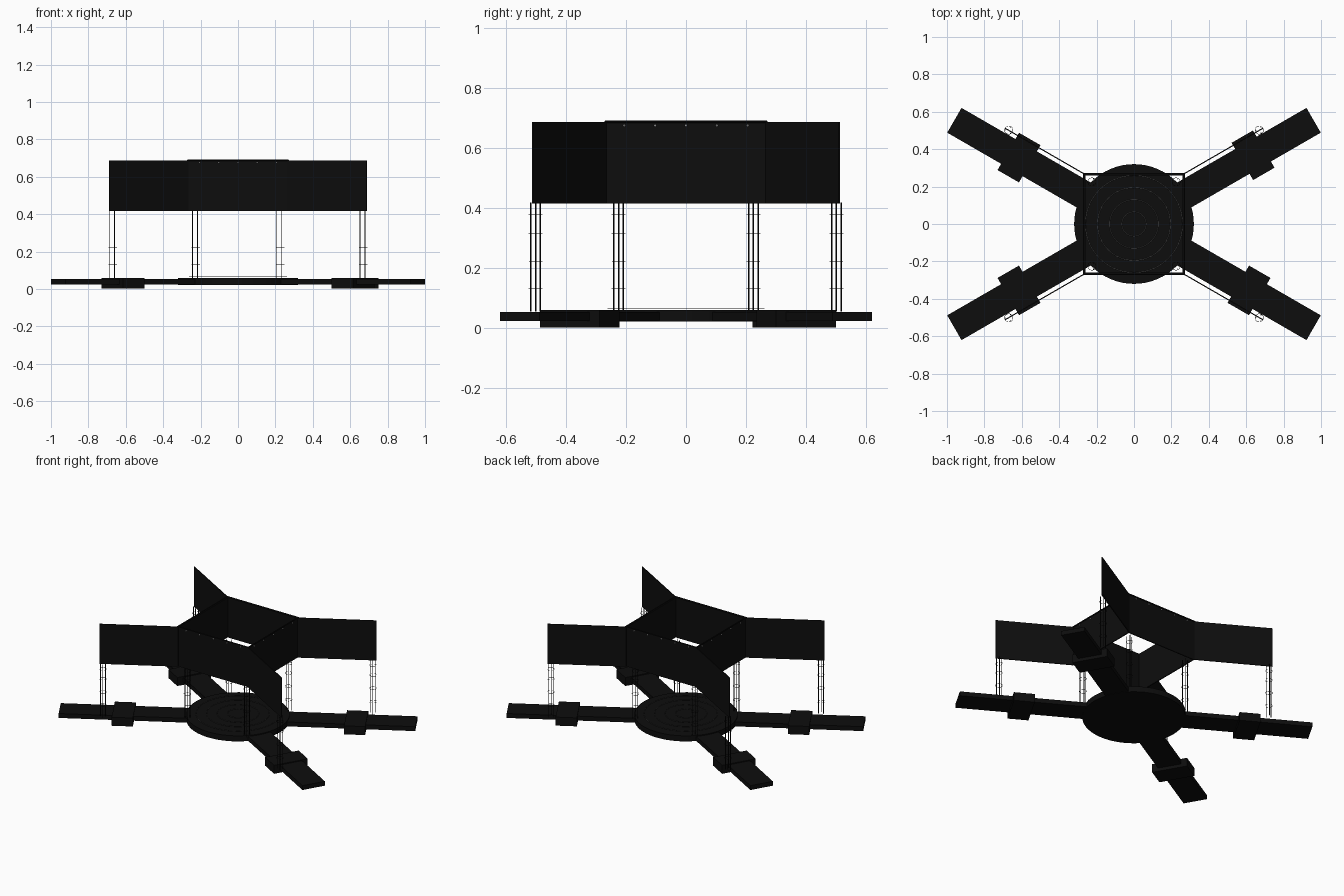
import bpy, math
from mathutils import Vector

if "Cube" in bpy.data.objects:
    bpy.data.objects.remove(bpy.data.objects["Cube"])


def mat(name, v):
    m = bpy.data.materials.new(name)
    m.diffuse_color = (v, v, v, 1)
    m.use_nodes = True
    m.node_tree.nodes["Principled BSDF"].inputs["Base Color"].default_value = m.diffuse_color
    return m


BLACK = mat("black", 0.004)
LIGHT = mat("light_grey", 0.5)
GREY = mat("grey", 0.08)


def finish(name, m, smooth=False):
    o = bpy.context.object
    o.name = name
    o.data.materials.append(m)
    if smooth:
        bpy.ops.object.shade_smooth_by_angle()
    return o


def box(name, loc, size, rot=0, m=BLACK):
    bpy.ops.mesh.primitive_cube_add(size=1, location=loc, rotation=(0, 0, rot))
    bpy.context.object.scale = size
    return finish(name, m)


def rod(name, a, b, r, n=8):
    a, b = Vector(a), Vector(b)
    d = b - a
    bpy.ops.mesh.primitive_cylinder_add(vertices=n, radius=r, depth=d.length, location=(a + b) / 2,
                                        rotation=d.to_track_quat('Z', 'Y').to_euler())
    return finish(name, BLACK, True)


def ring(name, loc, R, r, m=BLACK, n=24):
    bpy.ops.mesh.primitive_torus_add(location=loc, major_radius=R, minor_radius=r,
                                     major_segments=n, minor_segments=6)
    return finish(name, m, True)


def pole(name, x, y):
    # three thin tubes tied together by rings
    for k in range(3):
        t = math.radians(120 * k + 60)
        px, py = x + 0.018 * math.cos(t), y + 0.018 * math.sin(t)
        rod(name + "_tube", (px, py, 0.055), (px, py, 0.42), 0.0025, 6)
    for z in (0.133, 0.224, 0.315, 0.38):
        ring(name + "_ring", (x, y, z), 0.022, 0.001)


# round base plate with raised circular lines
rod("base_disc", (0, 0, 0.022), (0, 0, 0.06), 0.32, 64)
for r in (0.065, 0.13, 0.195, 0.26):
    ring("disc_line", (0, 0, 0.065), r, 0.0016, GREY, 64)

A = math.radians(30)
for sx in (1, -1):
    for sy in (1, -1):
        ang = math.atan2(sy * math.sin(A), sx * math.cos(A))
        c, s = math.cos(ang), math.sin(ang)
        # arm and the foot clamped round it
        box("arm", (c * 0.6545, s * 0.6545, 0.039), (0.909, 0.153, 0.03), ang)
        d = 0.735 if sx > 0 and sy > 0 else 0.71
        box("foot", (c * d, s * d, 0.031), (0.132, 0.23, 0.058), ang)
        # wing panel, running parallel to the arm from the frame corner
        L = 0.49
        box("wing_panel", (sx * 0.265 + c * L / 2, sy * 0.267 + s * L / 2, 0.552),
            (L, 0.006, 0.272), ang)
        pole("inner_pole", sx * 0.225, sy * 0.225)
        pole("outer_pole", sx * 0.67, sy * 0.502)

# square frame of four panels with a top rail and studs
for i in range(4):
    a = i * math.pi / 2
    n = Vector((math.cos(a), math.sin(a), 0))
    t = Vector((-math.sin(a), math.cos(a), 0))
    up = Vector((0, 0, 1))
    box("frame_panel", n * 0.262 + up * 0.552, (0.007, 0.53, 0.272), a)
    rod("top_rail", n * 0.268 - t * 0.271 + up * 0.689, n * 0.268 + t * 0.271 + up * 0.689, 0.004)
    for k in range(-2, 3):
        bpy.ops.mesh.primitive_uv_sphere_add(segments=10, ring_count=6, radius=0.004,
                                             location=n * 0.267 + t * 0.103 * k + up * 0.676)
        finish("stud", LIGHT, True)
